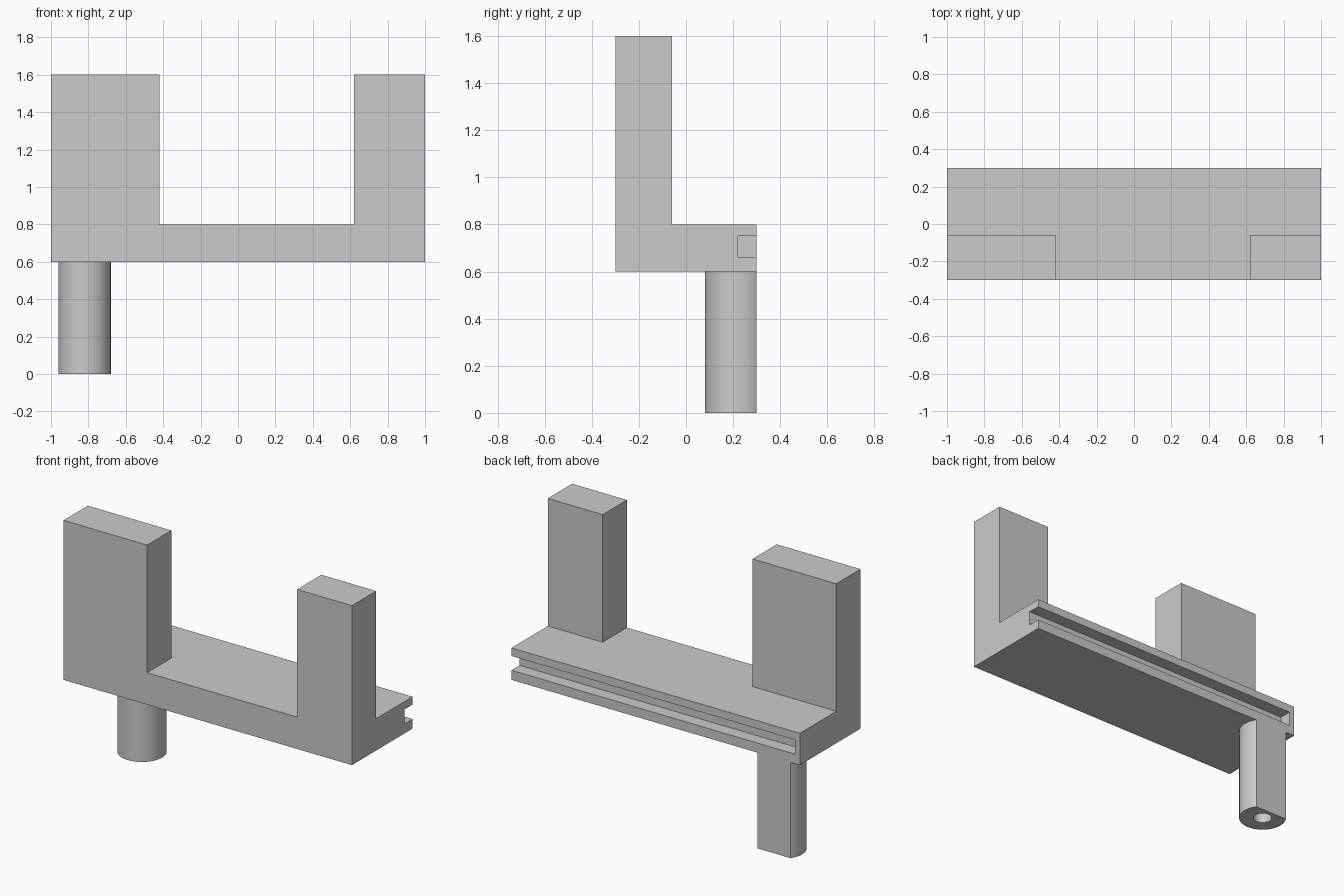
import bpy
import math

if "Cube" in bpy.data.objects:
    bpy.data.objects.remove(bpy.data.objects["Cube"], do_unlink=True)

grey = bpy.data.materials.new("plain grey")
grey.use_nodes = True
colour = (0.6, 0.6, 0.6, 1)
grey.diffuse_color = colour
grey.node_tree.nodes["Principled BSDF"].inputs["Base Color"].default_value = colour


def box(name, x, y, z):
    """Box from (low, high) ranges on each axis."""
    centre = [(a + b) / 2 for a, b in (x, y, z)]
    bpy.ops.mesh.primitive_cube_add(size=1, location=centre)
    ob = bpy.context.object
    ob.name = name
    ob.scale = [b - a for a, b in (x, y, z)]
    bpy.ops.object.transform_apply(location=True, rotation=False, scale=True)
    ob.data.materials.append(grey)
    return ob


def rod(name, radius, x, y, z, sides=64):
    """Upright cylinder with a (low, high) height range."""
    bpy.ops.mesh.primitive_cylinder_add(
        vertices=sides, radius=radius, depth=z[1] - z[0],
        location=(x, y, (z[0] + z[1]) / 2))
    ob = bpy.context.object
    ob.name = name
    ob.data.materials.append(grey)
    return ob


def cut(target, cutter):
    """Subtract the cutter, apply, and discard it."""
    mod = target.modifiers.new("cut", "BOOLEAN")
    mod.operation = "DIFFERENCE"
    mod.solver = "EXACT"
    mod.object = cutter
    bpy.context.view_layer.objects.active = target
    bpy.ops.object.modifier_apply(modifier=mod.name)
    bpy.data.objects.remove(cutter, do_unlink=True)


# Bracket: a shelf with two uprights along the front edge
bracket = box("bracket", (-1, 1), (-0.3, 0.3), (0.6, 1.6))
cut(bracket, box("rear_space", (-2, 2), (-0.06, 1), (0.8, 2)))
cut(bracket, box("upright_gap", (-0.42, 0.62), (-1, 1), (0.8, 2)))

# Groove along the rear edge, closed at one end
cut(bracket, box("rear_groove", (-0.965, 2), (0.22, 1), (0.66, 0.75)))

# Post: flattened flush with the shelf's rear, with a bore from below
post = rod("post", 0.14, -0.82, 0.22, (0, 0.6))
cut(post, box("post_flat", (-2, 0), (0.3, 1), (-1, 2)))
cut(post, rod("post_bore", 0.055, -0.82, 0.22, (-0.2, 0.5), 32))

bpy.ops.object.select_all(action="DESELECT")
post.select_set(True)
bpy.context.view_layer.objects.active = post
bpy.ops.object.shade_smooth_by_angle(angle=math.radians(30))
